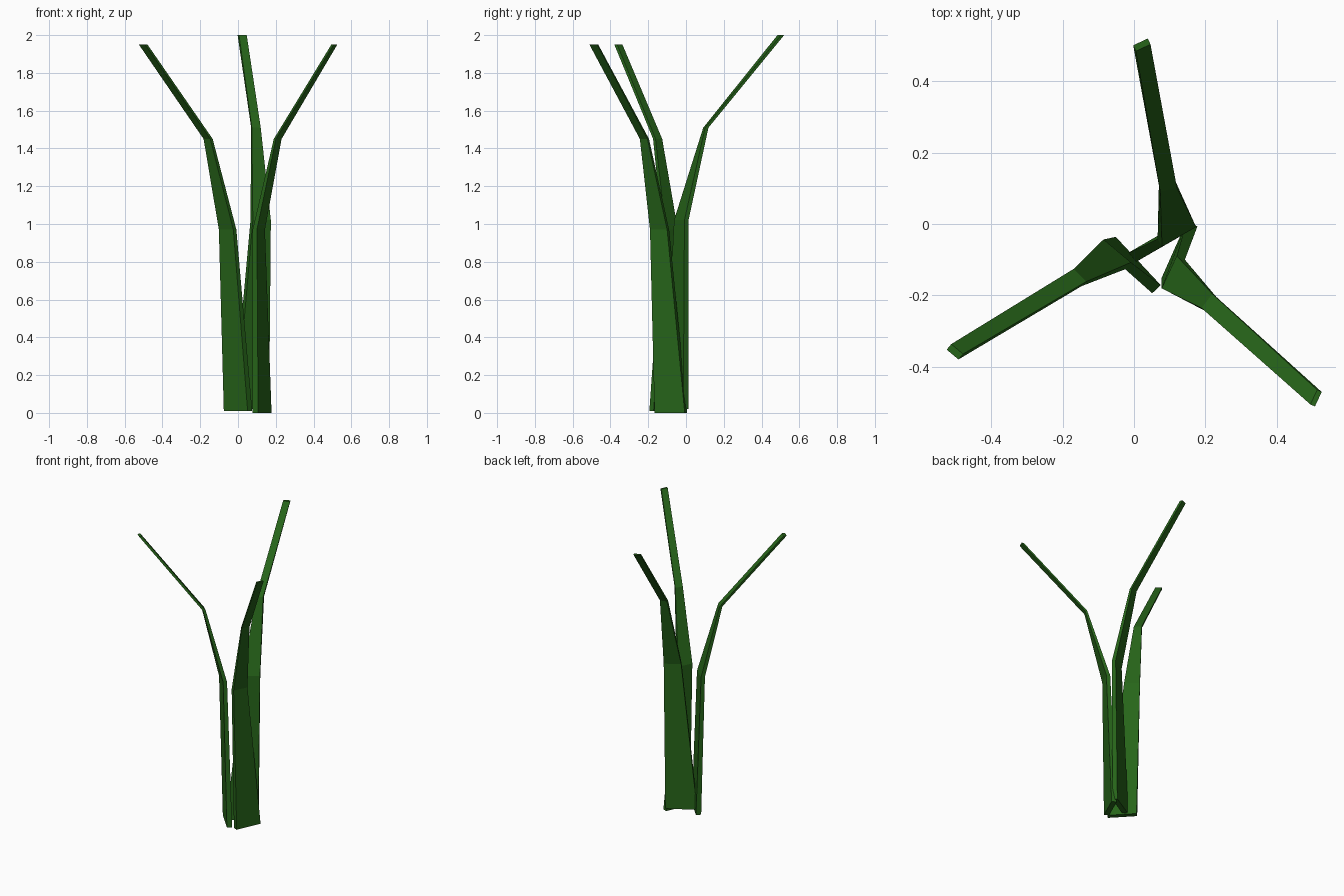
import bpy, bmesh
from math import radians
from mathutils import Vector, Matrix

if "Cube" in bpy.data.objects:
    bpy.data.objects.remove(bpy.data.objects["Cube"])

mat = bpy.data.materials.new("leaf_green")
mat.diffuse_color = (0.02, 0.13, 0.01, 1)
mat.use_nodes = True
mat.node_tree.nodes["Principled BSDF"].inputs["Base Color"].default_value = mat.diffuse_color


def blade(name, stations):
    """Loft a blade through level rectangles: (x, y, z, angle, width, thickness)."""
    bm = bmesh.new()
    rings = []
    for x, y, z, ang, w, t in stations:
        rot = Matrix.Rotation(radians(ang), 3, 'Z')
        rings.append([bm.verts.new(Vector((x, y, z)) + rot @ Vector((sx * w / 2, sy * t / 2, 0)))
                      for sx, sy in ((-1, -1), (1, -1), (1, 1), (-1, 1))])
    for a, b in zip(rings, rings[1:]):
        for i in range(4):
            j = (i + 1) % 4
            bm.faces.new((a[i], a[j], b[j], b[i]))
    bm.faces.new(rings[0][::-1])
    bm.faces.new(rings[-1])
    bmesh.ops.recalc_face_normals(bm, faces=bm.faces)
    me = bpy.data.meshes.new(name)
    bm.to_mesh(me)
    bm.free()
    me.materials.append(mat)
    ob = bpy.data.objects.new(name, me)
    bpy.context.collection.objects.link(ob)


# Back blade, the tallest
blade("back_leaf", [
    (0.07, -0.05, 0.02, 30, 0.20, 0.033),
    (0.12, -0.025, 1.02, 30, 0.11, 0.025),
    (0.095, 0.105, 1.51, 12, 0.048, 0.018),
    (0.022, 0.502, 2.00, 25, 0.045, 0.018)])

# Left blade
blade("left_leaf", [
    (0.0, -0.115, 0.01, -47, 0.185, 0.033),
    (-0.055, -0.085, 0.97, -40, 0.10, 0.025),
    (-0.158, -0.15, 1.45, -45, 0.05, 0.018),
    (-0.502, -0.358, 1.95, -40, 0.043, 0.02)])

# Right blade
blade("right_leaf", [
    (0.127, -0.08, 0.0, 66, 0.175, 0.033),
    (0.11, -0.14, 0.97, 65, 0.10, 0.025),
    (0.21, -0.22, 1.45, 53, 0.05, 0.014),
    (0.51, -0.488, 1.95, 65, 0.045, 0.014)])
